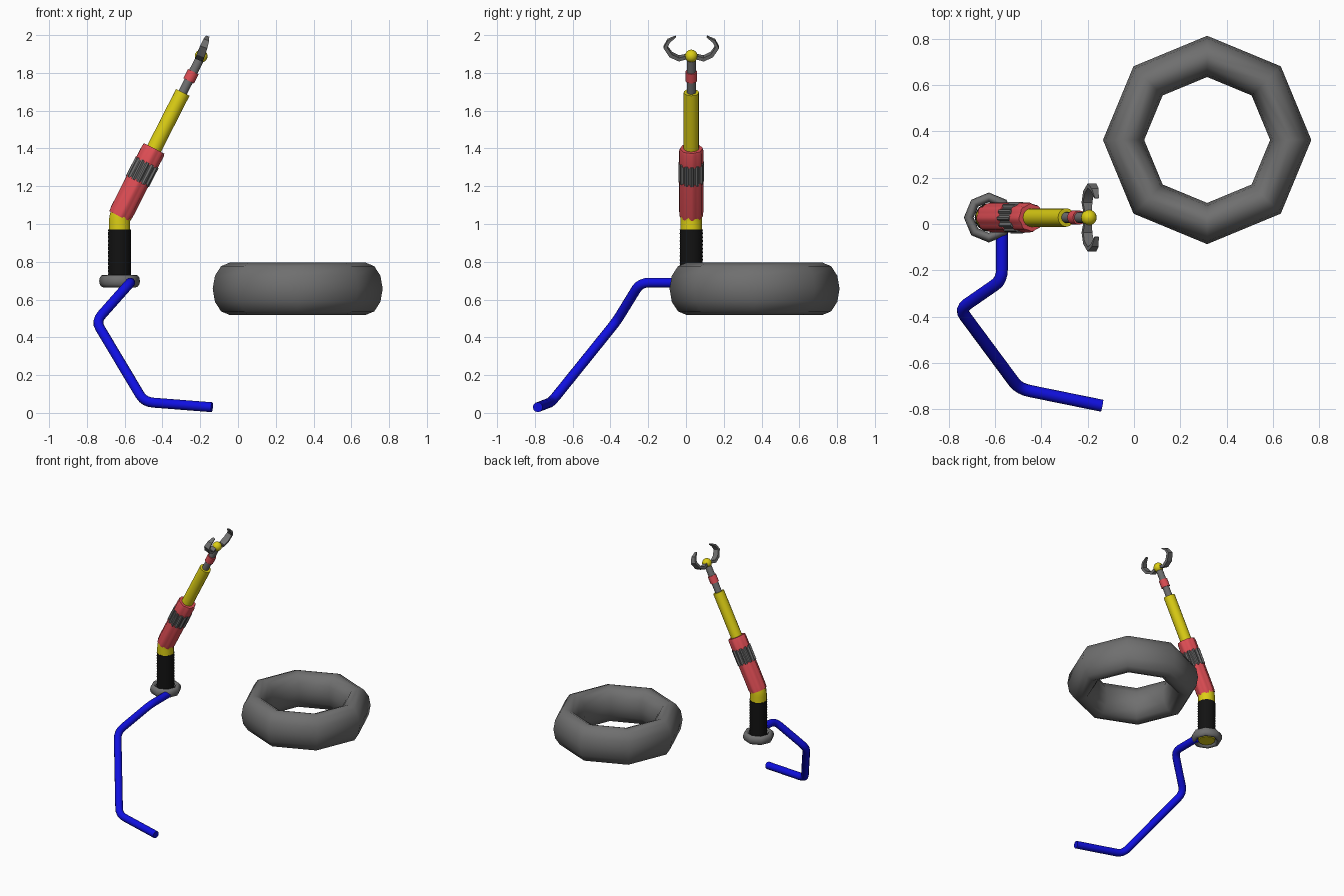
import bpy, bmesh, math
from mathutils import Vector, Matrix

if "Cube" in bpy.data.objects:
    bpy.data.objects.remove(bpy.data.objects["Cube"])


def material(name, rgb):
    m = bpy.data.materials.new(name)
    m.diffuse_color = (*rgb, 1)
    m.use_nodes = True
    m.node_tree.nodes["Principled BSDF"].inputs["Base Color"].default_value = m.diffuse_color
    return m


GREY = material("grey", (0.16, 0.16, 0.16))
YELLOW = material("yellow", (0.72, 0.62, 0.007))
RED = material("red", (0.74, 0.075, 0.09))
BLUE = material("blue", (0.005, 0.005, 0.75))
BLACK = material("black", (0.006, 0.006, 0.006))

BASE = Vector((-0.627, 0.028, 0))          # foot of the upright column
ELBOW = BASE + Vector((0, 0, 1.04))        # where the arm starts to lean
LEAN = math.radians(27)
ARM = Matrix.Translation(ELBOW) @ Matrix.Rotation(LEAN, 4, 'Y')


def add_rings(name, rings, mat, matrix, closed=False, angle=40):
    """Skin a list of equal-length point rings, capping the ends unless closed."""
    bm = bmesh.new()
    loops = [[bm.verts.new(p) for p in ring] for ring in rings]
    pairs = list(zip(loops, loops[1:])) + ([(loops[-1], loops[0])] if closed else [])
    for a, b in pairs:
        for i in range(len(a)):
            j = (i + 1) % len(a)
            bm.faces.new((a[i], a[j], b[j], b[i]))
    if not closed:
        bm.faces.new(loops[0])
        bm.faces.new(loops[-1])
    bmesh.ops.recalc_face_normals(bm, faces=bm.faces)
    me = bpy.data.meshes.new(name)
    bm.to_mesh(me)
    bm.free()
    me.materials.append(mat)
    ob = bpy.data.objects.new(name, me)
    ob.matrix_world = matrix
    bpy.context.collection.objects.link(ob)
    bpy.ops.object.select_all(action='DESELECT')
    ob.select_set(True)
    bpy.context.view_layer.objects.active = ob
    bpy.ops.object.shade_smooth_by_angle(angle=math.radians(angle))
    return ob


def circle(r, z, n=16, ribs=0.0):
    """Round ring, or a ribbed one when every other pair of points is pulled in."""
    return [Vector(((r - ribs * (i % 4 > 1)) * math.cos(math.tau * i / n),
                    (r - ribs * (i % 4 > 1)) * math.sin(math.tau * i / n), z))
            for i in range(n)]


def lathe(name, profile, mat, matrix, n=16, ribs=0.0, angle=40):
    return add_rings(name, [circle(r, z, n, ribs) for r, z in profile], mat, matrix, angle=angle)


def octagon_ring(name, centre, outer, a, h):
    """Eight-sided ring with a tall oval section."""
    rings = []
    for i in range(8):
        t = math.tau * i / 8
        rings.append([Vector(((outer - a + a * math.cos(s)) * math.cos(t),
                              (outer - a + a * math.cos(s)) * math.sin(t), h * math.sin(s)))
                      for s in (math.tau * k / 12 for k in range(12))])
    add_rings(name, rings, GREY, Matrix.Translation(centre), True, 60)


def pipe(name, corners, r, mat, cut):
    """Round pipe along a path with softened corners."""
    c = [Vector(p) for p in corners]
    path = [c[0]]
    for p, q, s in zip(c, c[1:], c[2:]):
        a, b = q + (p - q).normalized() * cut, q + (s - q).normalized() * cut
        path += [a.lerp(q, t).lerp(q.lerp(b, t), t) for t in (0, .25, .5, .75, 1)]
    path.append(c[-1])
    tangents = [(path[min(i + 1, len(path) - 1)] - path[max(i - 1, 0)]).normalized()
                for i in range(len(path))]
    side = tangents[0].orthogonal().normalized()
    rings = []
    for p, t in zip(path, tangents):
        side = (side - t * side.dot(t)).normalized()
        up = t.cross(side)
        rings.append([p + r * (side * math.cos(s) + up * math.sin(s))
                      for s in (math.tau * k / 12 for k in range(12))])
    add_rings(name, rings, mat, Matrix(), angle=50)


# Large floating ring and the small collar at the column foot
octagon_ring("large_ring", (0.316, 0.363, 0.657), 0.45, 0.089, 0.138)
octagon_ring("base_collar", BASE + Vector((0, 0, 0.698)), 0.108, 0.021, 0.033)

# Blue hose trailing down from the collar
pipe("hose", [(-0.57, -0.01, 0.69), (-0.57, -0.242, 0.69), (-0.752, -0.368, 0.485),
              (-0.497, -0.712, 0.058), (-0.138, -0.785, 0.03)], 0.0262, BLUE, 0.05)

# Upright column: yellow core bending into the arm, ribbed black sleeve around it
pipe("column_core", [BASE + Vector((0, 0, 0.675)), ELBOW, ARM @ Vector((0, 0, 0.08))],
     0.058, YELLOW, 0.03)
sleeve = [(0.0615 - 0.002 * (i % 2), 0.69 + 0.28 * i / 28) for i in range(29)]
lathe("column_sleeve", sleeve, BLACK, Matrix.Translation(BASE))

# Leaning arm, listed from the elbow outwards
lathe("lower_arm", [(0.061, 0.0), (0.064, 0.03), (0.064, 0.215)], RED, ARM, 32, 0.004)
lathe("ribbed_grip", [(0.068, 0.208), (0.068, 0.322)], GREY, ARM, 48, 0.009, 25)
lathe("upper_cuff", [(0.064, 0.315), (0.064, 0.39), (0.060, 0.404)], RED, ARM, 32, 0.004)
lathe("forearm", [(0.04, 0.38), (0.04, 0.737)], YELLOW, ARM)
lathe("wrist_rod", [(0.024, 0.72), (0.024, 0.945)], GREY, ARM, 12)
lathe("wrist_band", [(0.031, 0.806), (0.031, 0.86)], RED, ARM, 12)

# Ball joint
JOINT = Vector((-0.195, 0.028, 1.889))
ball = [(max(0.001, 0.034 * math.sin(math.pi * i / 8)), -0.034 * math.cos(math.pi * i / 8))
        for i in range(9)]
lathe("ball_joint", ball, YELLOW, Matrix.Translation(JOINT))

# Pair of curved claws: (sideways, up, half width, half thickness)
CLAW = [(0.015, 0.0, 0.016, 0.010), (0.065, -0.013, 0.021, 0.010), (0.108, 0.008, 0.022, 0.010),
        (0.137, 0.052, 0.020, 0.010), (0.120, 0.086, 0.016, 0.008), (0.083, 0.110, 0.009, 0.003)]
HAND = Matrix.Translation(JOINT + Vector((-0.004, 0, 0))) @ Matrix.Rotation(math.radians(20), 4, 'Y')
for name, sign in (("left_claw", -1), ("right_claw", 1)):
    rings = []
    for i, (y, z, w, t) in enumerate(CLAW):
        p, q = CLAW[max(i - 1, 0)], CLAW[min(i + 1, len(CLAW) - 1)]
        d = Vector((q[0] - p[0], q[1] - p[1])).normalized()
        rings.append([Vector((sx * w, sign * (y - d.y * st * t), z + d.x * st * t))
                      for sx, st in ((-1, -1), (1, -1), (1, 1), (-1, 1))])
    add_rings(name, rings, GREY, HAND, angle=30)
